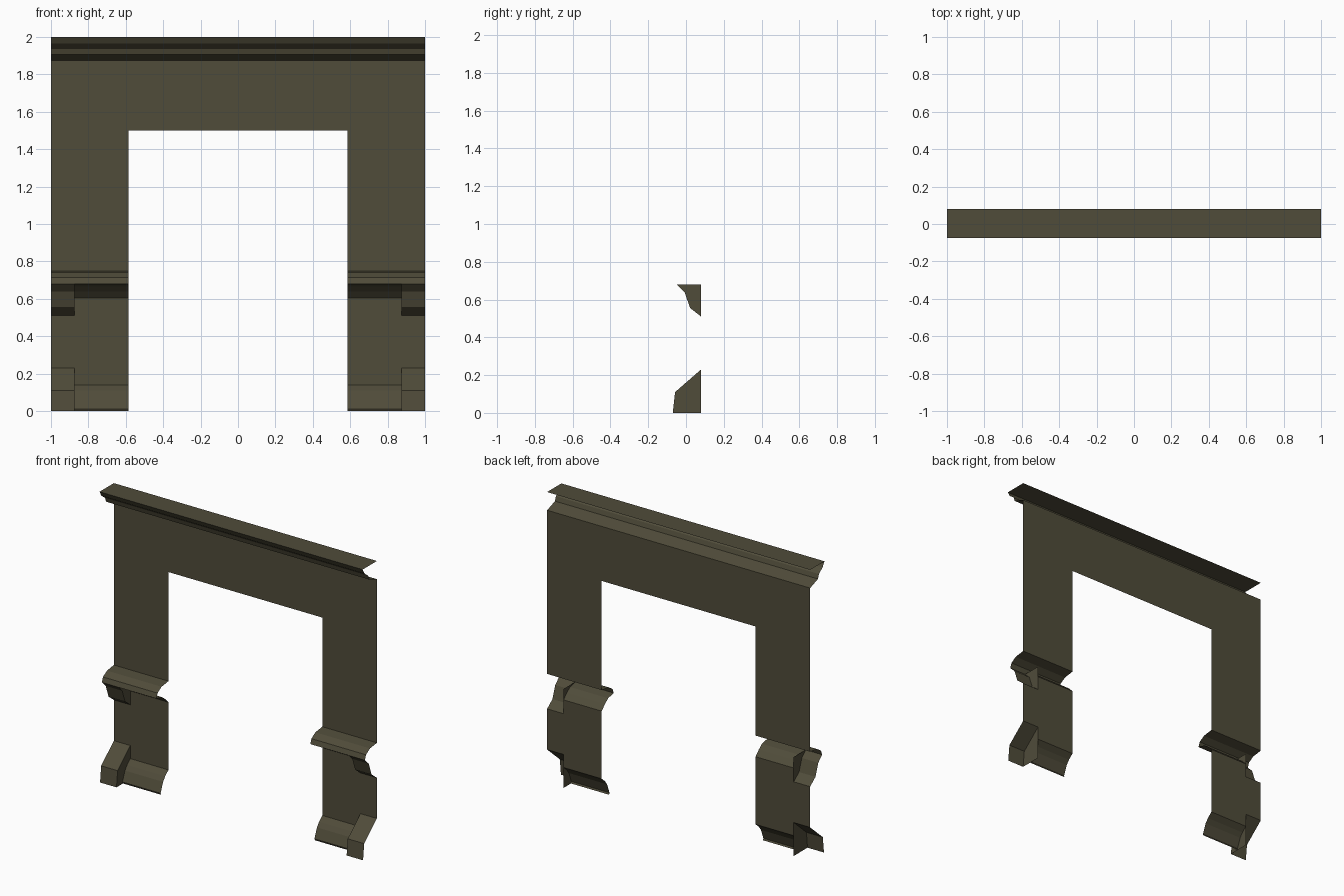
import bpy

if "Cube" in bpy.data.objects:
    bpy.data.objects.remove(bpy.data.objects["Cube"])

stone = bpy.data.materials.new("dark olive stone")
stone.diffuse_color = (0.08, 0.072, 0.042, 1)
stone.use_nodes = True
stone.node_tree.nodes["Principled BSDF"].inputs["Base Color"].default_value = stone.diffuse_color

BACK = 0.08                     # y of the flat wall sheet
DOOR, PIER, EDGE = 0.585, 0.875, 1.0


def molding(name, profile, x0, x1, cap=None):
    """Sweep a (y, z) profile, listed top to bottom, from x0 to x1 and mirror it.
    cap is the extra point closing the inner end face."""
    n = len(profile)
    verts = [(x, y, z) for x in (x0, x1) for y, z in profile]
    faces = [(i, i + 1, n + i + 1, n + i) for i in range(n - 1)]
    if cap:
        verts.append((x0, *cap))
        faces.append((2 * n, *reversed(range(n))))
    mesh = bpy.data.meshes.new(name)
    mesh.from_pydata(verts, [], faces)
    mesh.materials.append(stone)
    obj = bpy.data.objects.new(name, mesh)
    bpy.context.collection.objects.link(obj)
    mirror = obj.modifiers.new("mirror", 'MIRROR')
    mirror.use_clip = True
    return obj


# flat wall sheets around the doorway, left open behind each molding
molding("lintel_wall", [(BACK, 1.875), (BACK, 1.5)], 0, DOOR)
molding("upper_jamb", [(BACK, 1.875), (BACK, 0.75)], DOOR, EDGE)
molding("lower_jamb", [(BACK, 0.605), (BACK, 0.14)], DOOR, PIER)
molding("lower_pier", [(BACK, 0.51), (BACK, 0.23)], PIER, EDGE)

# top shelf and cornice
molding("cornice", [(BACK, 2.0), (-0.075, 2.0), (-0.055, 1.965), (-0.015, 1.935),
                    (-0.005, 1.905), (BACK, 1.875)], 0, EDGE)

# rounded rail across each jamb, with its hollow underside
molding("rail_top", [(BACK, 0.75), (0.005, 0.74), (-0.038, 0.713), (-0.05, 0.68)],
        DOOR, EDGE)
molding("rail_underside", [(-0.05, 0.68), (0.01, 0.667), (0.045, 0.64), (BACK, 0.605)],
        DOOR, PIER)

# outer bracket under the rail
molding("bracket", [(-0.05, 0.68), (-0.008, 0.64), (0.022, 0.555), (BACK, 0.51)],
        PIER, EDGE, cap=(BACK, 0.68))

# skirting and outer foot block
molding("skirting", [(BACK, 0.14), (0.045, 0.11), (0.022, 0.08), (-0.005, 0.012),
                     (0.0, 0.0)], DOOR, PIER)
molding("foot_block", [(BACK, 0.23), (-0.058, 0.11), (-0.07, 0.0)],
        PIER, EDGE, cap=(BACK, 0.0))
